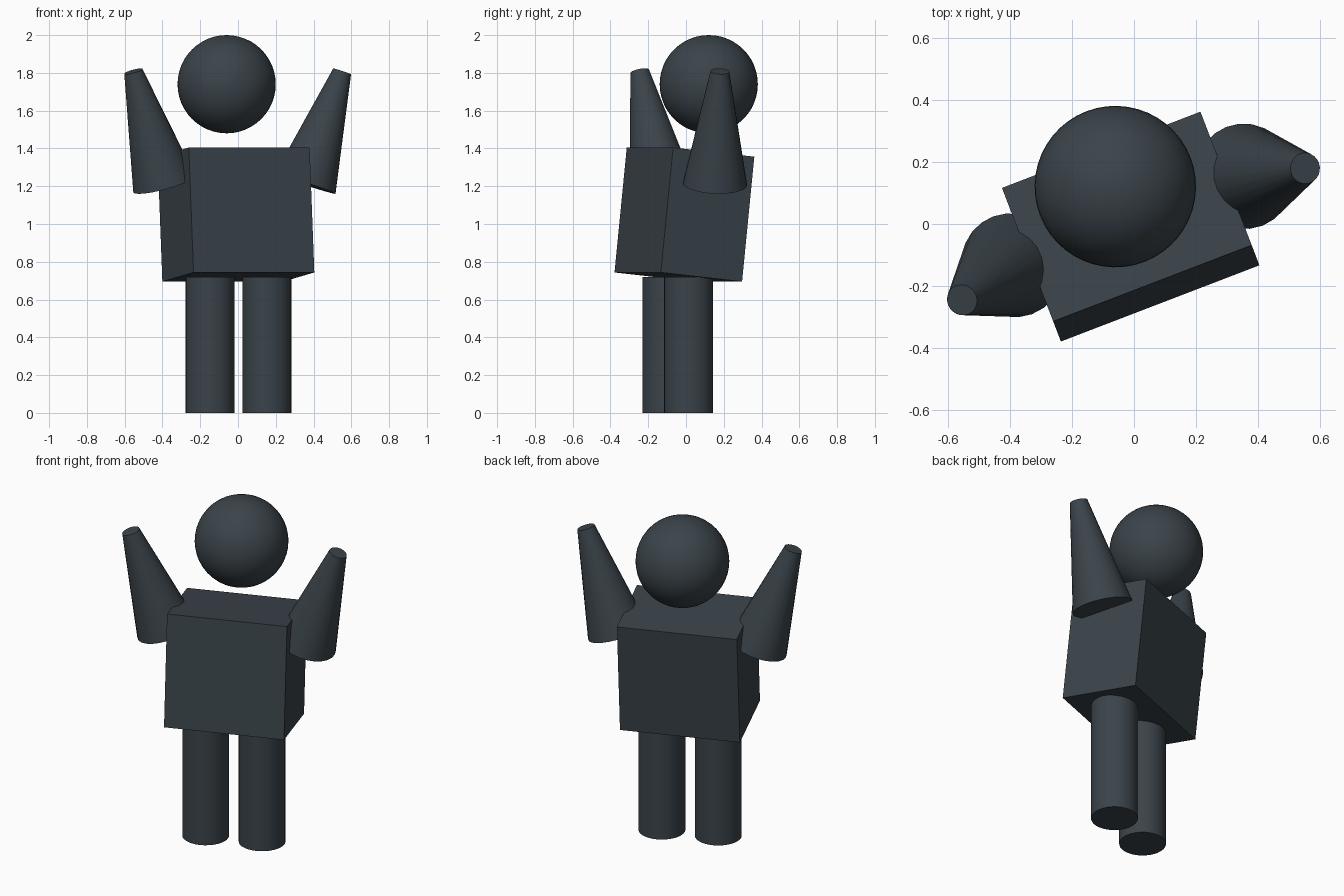
import bpy
import math
from mathutils import Matrix, Vector

cube = bpy.data.objects.get("Cube")
if cube:
    bpy.data.objects.remove(cube, do_unlink=True)

# Single dark slate colour
SLATE = (0.043, 0.057, 0.068, 1.0)
slate = bpy.data.materials.new("dark_slate")
slate.diffuse_color = SLATE
slate.use_nodes = True
bsdf = next(n for n in slate.node_tree.nodes if n.type == 'BSDF_PRINCIPLED')
bsdf.inputs["Base Color"].default_value = SLATE

# The whole figure is turned about z and shifted slightly sideways
YAW = Matrix.Rotation(math.radians(21), 4, 'Z')
FIGURE = YAW @ Matrix.Translation((-0.013, 0, 0))


def finish(name, local, smooth=True):
    """Name, place and colour the primitive just added."""
    ob = bpy.context.object
    ob.name = ob.data.name = name
    ob.matrix_world = FIGURE @ local
    ob.data.materials.append(slate)
    if smooth:
        bpy.ops.object.shade_smooth_by_angle(angle=math.radians(35))
    return ob


def tapered(name, start, end, r1, r2, sides):
    """Cone or cylinder running between two points."""
    a, b = Vector(start), Vector(end)
    axis = b - a
    bpy.ops.mesh.primitive_cone_add(vertices=sides, radius1=r1, radius2=r2,
                                    depth=axis.length)
    turn = Vector((0, 0, 1)).rotation_difference(axis).to_matrix().to_4x4()
    return finish(name, Matrix.Translation((a + b) / 2) @ turn)


# Torso: box leaning slightly back
bpy.ops.mesh.primitive_cube_add(size=1)
finish("torso",
       Matrix.Translation((0, -0.004, 1.05))
       @ Matrix.Rotation(math.radians(-6), 4, 'X')
       @ Matrix.Diagonal((0.685, 0.463, 0.665, 1)), smooth=False)

# Head: floating ball
bpy.ops.mesh.primitive_uv_sphere_add(segments=48, ring_count=24, radius=0.26)
finish("head", Matrix.Translation((0, 0.134, 1.74)))

# Raised arms and straight legs on both sides
for side, s in (("left", 1), ("right", -1)):
    tapered(side + "_arm", (s * 0.40, 0.016, 1.213), (s * 0.592, -0.03, 1.808),
            0.17, 0.05, 24)
    tapered(side + "_leg", (s * 0.161, -0.042, 0), (s * 0.161, -0.042, 0.72),
            0.13, 0.13, 32)
